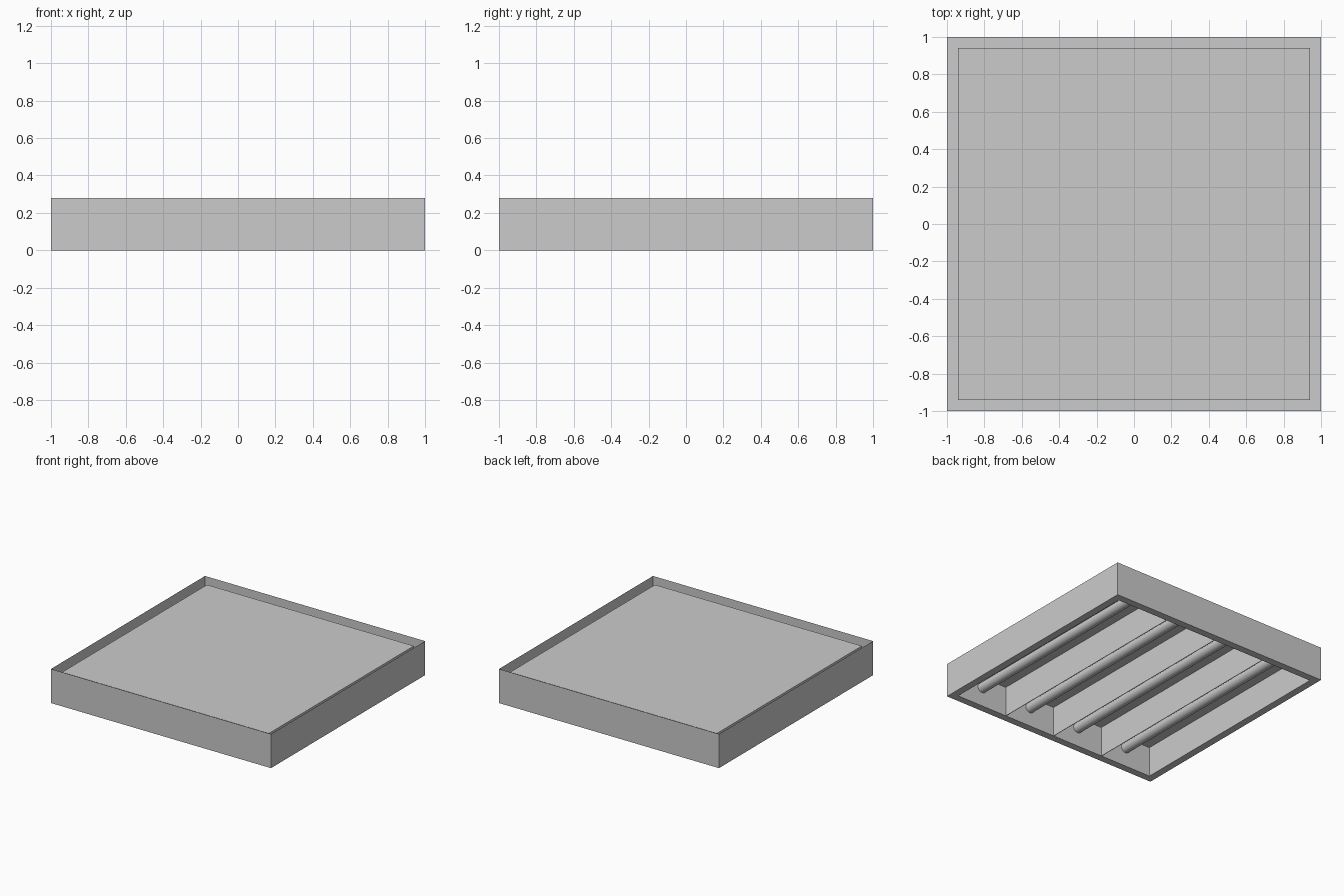
import bpy, bmesh, math

if "Cube" in bpy.data.objects:
    bpy.data.objects.remove(bpy.data.objects["Cube"])

OUTER, INNER = 1.0, 0.94      # half widths of the casing and the lamp cavity
HEIGHT, CEILING = 0.28, 0.247
CHANNELS = 4
PITCH = 2 * INNER / CHANNELS


def mesh_object(name, bm):
    mesh = bpy.data.meshes.new(name)
    bm.to_mesh(mesh)
    bm.free()
    obj = bpy.data.objects.new(name, mesh)
    bpy.context.collection.objects.link(obj)
    return obj


def square(bm, half, z):
    return [bm.verts.new((x * half, y * half, z))
            for x, y in ((-1, -1), (1, -1), (1, 1), (-1, 1))]


# Folded sheet casing: outer wall, bottom rim, inner wall and cavity ceiling
bm = bmesh.new()
loops = [square(bm, h, z) for h, z in
         ((OUTER, HEIGHT), (OUTER, 0), (INNER, 0), (INNER, CEILING))]
for a, b in zip(loops, loops[1:]):
    for i in range(4):
        j = (i + 1) % 4
        bm.faces.new((a[i], b[i], b[j], a[j]))
bm.faces.new(loops[-1][::-1])
mesh_object("casing", bm)

# Thin dividers between the lamp channels
for i in range(1, CHANNELS):
    x = -INNER + i * PITCH
    bm = bmesh.new()
    bmesh.ops.create_cube(bm, size=1)
    for v in bm.verts:
        v.co = (x + v.co.x * 0.004, v.co.y * 2 * INNER,
                (v.co.z + 0.5) * CEILING)
    mesh_object(f"divider_{i}", bm)

# Lamp tubes along the middle of each channel
for i in range(CHANNELS):
    x = -INNER + (i + 0.5) * PITCH
    bpy.ops.mesh.primitive_cylinder_add(
        vertices=32, radius=0.04, depth=2 * INNER,
        location=(x, 0, 0.155), rotation=(math.pi / 2, 0, 0))
    bpy.context.object.name = f"lamp_tube_{i + 1}"
    bpy.ops.object.shade_smooth_by_angle()
